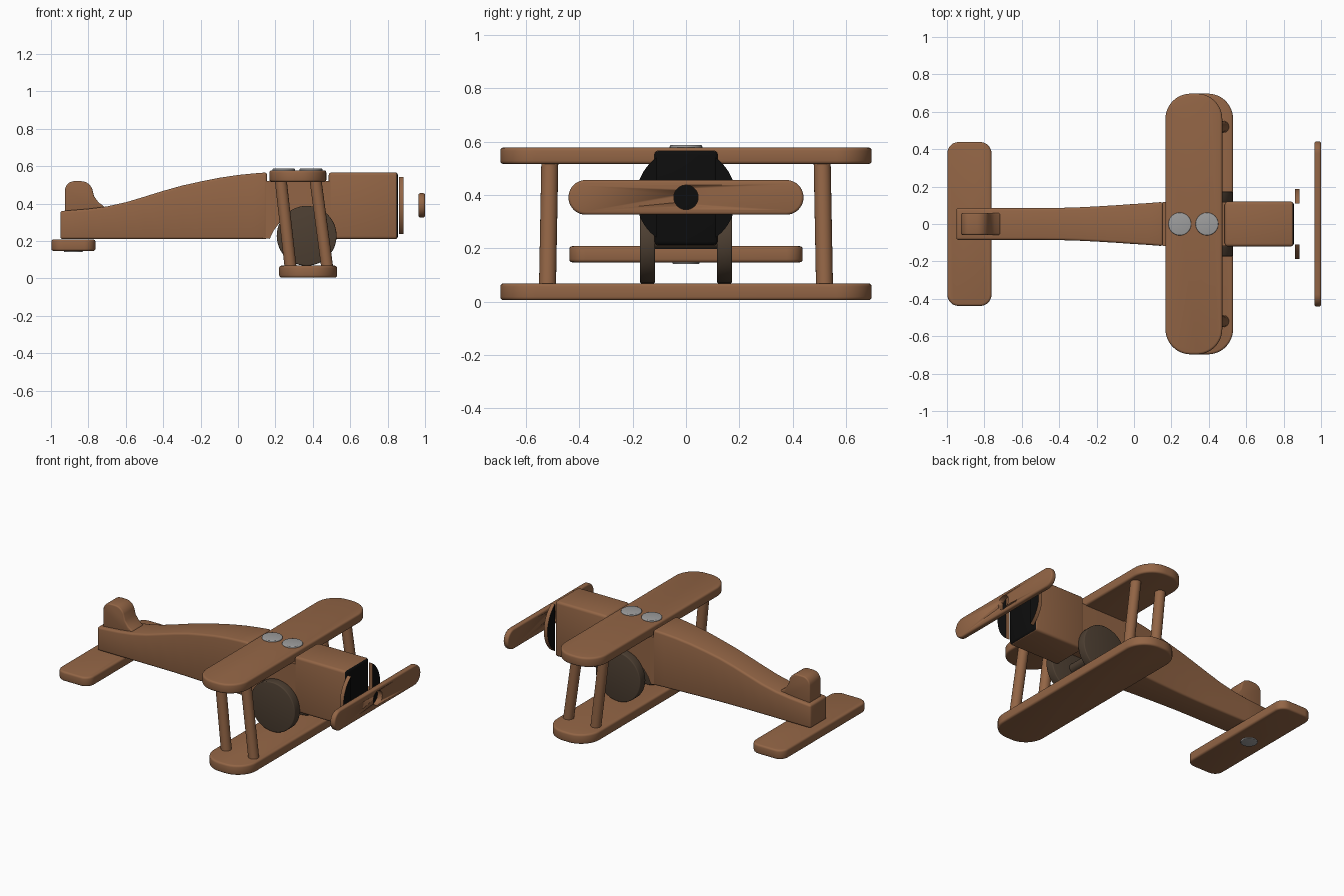
import bpy, bmesh, math
from mathutils import Vector

cube = bpy.data.objects.get("Cube")
if cube:
    bpy.data.objects.remove(cube, do_unlink=True)


def material(name, rgb):
    m = bpy.data.materials.new(name)
    m.use_nodes = True
    m.diffuse_color = (*rgb, 1)
    m.node_tree.nodes["Principled BSDF"].inputs["Base Color"].default_value = (*rgb, 1)
    return m


wood = material("warm wood", (0.29, 0.13, 0.06))
dark = material("dark wheel wood", (0.075, 0.05, 0.032))
black = material("black", (0.004, 0.004, 0.004))
grey = material("grey metal", (0.34, 0.34, 0.34))


def finish(name, bm, mats, bevel=0.0, rule=None):
    """Round the sharp edges, colour faces by rule and make the object."""
    bmesh.ops.recalc_face_normals(bm, faces=bm.faces[:])
    if bevel:
        sharp = [e for e in bm.edges if e.calc_face_angle(0) > math.radians(50)]
        bmesh.ops.bevel(bm, geom=sharp, offset=bevel, segments=3, profile=0.5,
                        affect='EDGES', clamp_overlap=True)
    bm.normal_update()
    mesh = bpy.data.meshes.new(name)
    for m in mats:
        mesh.materials.append(m)
    for f in bm.faces:
        f.material_index = rule(f) if rule else 0
    bm.to_mesh(mesh)
    bm.free()
    ob = bpy.data.objects.new(name, mesh)
    bpy.context.collection.objects.link(ob)
    bpy.ops.object.select_all(action='DESELECT')
    ob.select_set(True)
    bpy.context.view_layer.objects.active = ob
    bpy.ops.object.shade_smooth_by_angle(angle=math.radians(35))
    return ob


def prism(name, outline, axis, lo, hi, mats, bevel=0.0, rule=None):
    """Extrude a 2D outline along an axis."""
    place = {'x': lambda u, v, w: (w, u, v),
             'y': lambda u, v, w: (u, w, v),
             'z': lambda u, v, w: (u, v, w)}[axis]
    bm = bmesh.new()
    a, b = [[bm.verts.new(place(u, v, w)) for u, v in outline] for w in (lo, hi)]
    bm.faces.new(a)
    bm.faces.new(b)
    n = len(outline)
    for i in range(n):
        j = (i + 1) % n
        bm.faces.new((a[i], a[j], b[j], b[i]))
    return finish(name, bm, mats, bevel, rule)


def arc(cu, cv, r, start, end, n):
    angles = [math.radians(start + (end - start) * i / n) for i in range(n + 1)]
    return [(cu + r * math.cos(t), cv + r * math.sin(t)) for t in angles]


def circle(cu, cv, r, n=48):
    return arc(cu, cv, r, 0, 360, n)[:-1]


def rounded(cu, cv, hu, hv, r, n=8):
    """Rectangle outline with round corners."""
    pts = []
    for k, (su, sv) in enumerate(((1, 1), (-1, 1), (-1, -1), (1, -1))):
        pts += arc(cu + su * (hu - r), cv + sv * (hv - r), r, 90 * k, 90 * k + 90, n)
    return pts


def loft(name, stations, mats, bevel=0.0, rule=None):
    """Join rectangular sections given as x, bottom, top, half width."""
    bm = bmesh.new()
    rings = [[bm.verts.new((x, y, z)) for y, z in ((-h, b), (h, b), (h, t), (-h, t))]
             for x, b, t, h in stations]
    bm.faces.new(rings[0])
    bm.faces.new(rings[-1])
    for p, q in zip(rings, rings[1:]):
        for i in range(4):
            j = (i + 1) % 4
            bm.faces.new((p[i], p[j], q[j], q[i]))
    return finish(name, bm, mats, bevel, rule)


def rod(name, start, end, r, mats):
    start, end = Vector(start), Vector(end)
    bm = bmesh.new()
    bmesh.ops.create_cone(bm, cap_ends=True, segments=24, radius1=r, radius2=r,
                          depth=(end - start).length)
    turn = (end - start).to_track_quat('Z', 'Y').to_matrix().to_4x4()
    bmesh.ops.transform(bm, matrix=turn, verts=bm.verts[:])
    bmesh.ops.translate(bm, vec=(start + end) / 2, verts=bm.verts[:])
    return finish(name, bm, mats)


# Fuselage: tapering rear, low middle under the wing, square nose
loft("rear_fuselage", [
    (-0.95, 0.21, 0.36, 0.085), (-0.8, 0.21, 0.372, 0.085), (-0.7, 0.21, 0.385, 0.085),
    (-0.6, 0.21, 0.407, 0.085), (-0.5, 0.21, 0.437, 0.085), (-0.4, 0.21, 0.468, 0.086),
    (-0.3, 0.21, 0.496, 0.089), (-0.2, 0.21, 0.518, 0.094), (-0.1, 0.21, 0.538, 0.1),
    (0, 0.21, 0.553, 0.107), (0.08, 0.21, 0.561, 0.112), (0.155, 0.21, 0.567, 0.118)],
    [wood], 0.013)
loft("middle_fuselage", [
    (0.13, 0.215, 0.52, 0.115), (0.17, 0.212, 0.52, 0.117), (0.19, 0.255, 0.52, 0.117),
    (0.22, 0.295, 0.52, 0.117), (0.27, 0.32, 0.52, 0.118), (0.43, 0.32, 0.52, 0.118),
    (0.47, 0.28, 0.52, 0.118), (0.51, 0.215, 0.52, 0.118)], [wood])
loft("nose", [(0.485, 0.21, 0.567, 0.12), (0.855, 0.21, 0.567, 0.12)],
     [wood, black], 0.016, lambda f: int(f.normal.x > 0.5))

# Side pieces of the round cowl
for side, name in ((0, "left_cowl"), (180, "right_cowl")):
    prism(name, arc(0, 0.39, 0.187, side - 54, side + 54, 20), 'x', 0.86, 0.886,
          [wood, black], 0, lambda f: int(abs(f.normal.x) > 0.5))

# Wings and tailplane
prism("upper_wing", rounded(0.32, 0, 0.152, 0.697, 0.135, 12), 'z', 0.516, 0.578, [wood], 0.012)
prism("lower_wing", rounded(0.375, 0, 0.155, 0.697, 0.135, 12), 'z', 0.005, 0.068, [wood], 0.012)
prism("tailplane", rounded(-0.88, 0, 0.118, 0.438, 0.06), 'z', 0.147, 0.208, [wood], 0.012)

# Tail fin with a rounded top and a swept front edge
prism("tail_fin",
      [(-0.925, 0.34), (-0.715, 0.34), (-0.715, 0.385), (-0.745, 0.405), (-0.77, 0.44)]
      + arc(-0.84, 0.455, 0.065, 20, 90, 6) + arc(-0.875, 0.47, 0.05, 90, 180, 6),
      'y', -0.058, 0.058, [wood], 0.008)

# Leaning wing struts and wheels on both sides
for s, side in ((1, "back"), (-1, "front")):
    rod(side + "_rear_strut", (0.282, s * 0.52, 0.05), (0.228, s * 0.511, 0.53), 0.032, [wood])
    rod(side + "_fore_strut", (0.478, s * 0.52, 0.05), (0.414, s * 0.511, 0.53), 0.032, [wood])
    lo, hi = sorted((s * 0.116, s * 0.173))
    prism(side + "_wheel", circle(0.367, 0.228, 0.16), 'y', lo, hi, [dark], 0.006)
rod("axle", (0.367, -0.12, 0.228), (0.367, 0.12, 0.228), 0.03, [dark])

# Propeller with a round hub hole
propeller = prism("propeller", rounded(0, 0.391, 0.441, 0.065, 0.0645, 10), 'x',
                  0.965, 1.0, [wood], 0.01)
cutter = prism("hub_hole_cutter", circle(0, 0.391, 0.046, 32), 'x', 0.93, 1.05, [wood])
cutter.hide_render = True
cutter.hide_set(True)
hole = propeller.modifiers.new("hub_hole", 'BOOLEAN')
hole.operation = 'DIFFERENCE'
hole.object = cutter

# Metal discs on the upper wing and under the tailplane
for name, x in (("rear_wing_disc", 0.245), ("fore_wing_disc", 0.39)):
    prism(name, circle(x, 0, 0.061, 32), 'z', 0.57, 0.587, [grey], 0.005)
prism("tail_disc", circle(-0.88, 0, 0.05, 32), 'z', 0.14, 0.152, [grey], 0.004)
